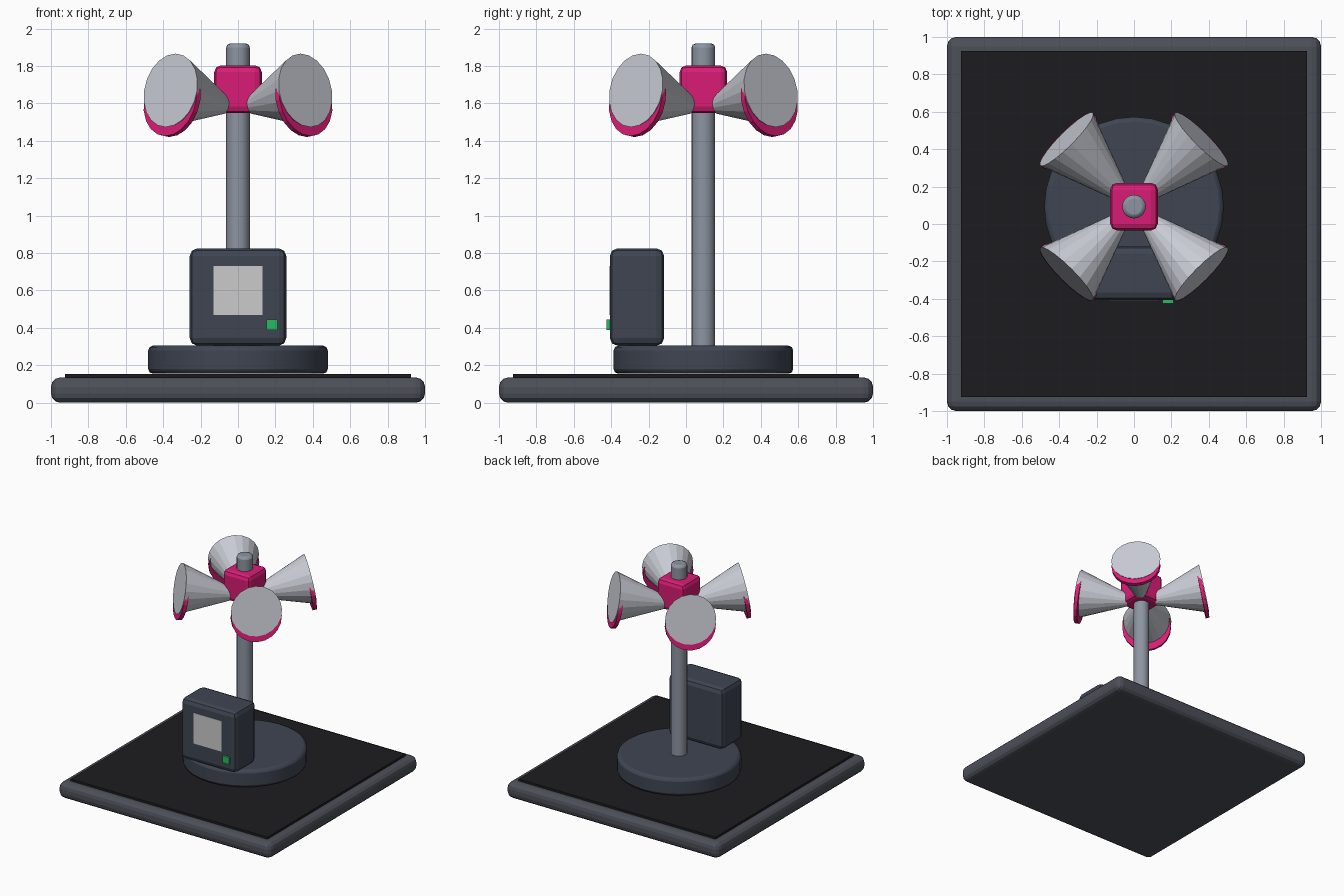
import bpy
from math import radians, pi, cos, sin
from mathutils import Vector

if "Cube" in bpy.data.objects:
    bpy.data.objects.remove(bpy.data.objects["Cube"])


def mat(name, r, g, b):
    m = bpy.data.materials.new(name)
    m.diffuse_color = (r, g, b, 1)
    m.use_nodes = True
    m.node_tree.nodes["Principled BSDF"].inputs["Base Color"].default_value = m.diffuse_color
    return m


SLATE = mat("slate", 0.050, 0.060, 0.085)
FRAME = mat("frame_grey", 0.075, 0.080, 0.100)
BLACK = mat("black", 0.012, 0.012, 0.014)
STEEL = mat("steel", 0.27, 0.30, 0.36)
PALE = mat("pale_metal", 0.58, 0.60, 0.66)
PINK = mat("pink", 0.70, 0.012, 0.18)
GREEN = mat("green", 0.02, 0.50, 0.12)
MAST_Y = 0.093


def finish(name, material, bevel=0, segments=1):
    ob = bpy.context.object
    ob.name = name
    if material:
        ob.data.materials.append(material)
    if bevel:
        mod = ob.modifiers.new("bevel", 'BEVEL')
        mod.width, mod.segments = bevel, segments
        mod.limit_method, mod.angle_limit = 'ANGLE', radians(40)
    return ob


def box(name, lo, hi, material, bevel=0, segments=1):
    lo, hi = Vector(lo), Vector(hi)
    bpy.ops.mesh.primitive_cube_add(size=1, location=(lo + hi) / 2)
    bpy.context.object.scale = hi - lo
    bpy.ops.object.transform_apply(location=False, rotation=False, scale=True)
    return finish(name, material, bevel, segments)


def tube(name, r1, r2, depth, loc, sides, material, rot=(0, 0, 0), bevel=0, segments=1):
    bpy.ops.mesh.primitive_cone_add(vertices=sides, radius1=r1, radius2=r2,
                                    depth=depth, location=loc, rotation=rot)
    return finish(name, material, bevel, segments)


# Base plate with dark inlay
box("base_plate", (-1, -1, 0), (1, 1, 0.135), FRAME, 0.05, 3)
box("base_inlay", (-0.925, -0.925, 0.1), (0.925, 0.925, 0.153), BLACK)

# Round foot and mast
tube("mast_foot", 0.48, 0.48, 0.15, (0, MAST_Y, 0.23), 32, SLATE, bevel=0.025, segments=2)
tube("mast", 0.063, 0.063, 1.67, (0, MAST_Y, 1.085), 20, STEEL, bevel=0.02, segments=2)

# Control box with screen and status light
box("control_box", (-0.258, -0.407, 0.305), (0.258, -0.117, 0.825), SLATE, 0.04, 2)
box("screen", (-0.13, -0.410, 0.47), (0.13, -0.39, 0.73), None)
box("status_light", (0.152, -0.425, 0.388), (0.212, -0.39, 0.445), GREEN)

# Hub holding the horns
box("hub", (-0.127, MAST_Y - 0.127, 1.548), (0.127, MAST_Y + 0.127, 1.803), PINK, 0.035, 2)

# Four horns, tilted slightly upward, each with a lip under its mouth
TILT = radians(11)
for i in range(4):
    a = pi / 4 + i * pi / 2
    axis = Vector((cos(a) * cos(TILT), sin(a) * cos(TILT), sin(TILT)))
    mouth = Vector((cos(a) * 0.51, MAST_Y + sin(a) * 0.51, 1.67))
    rot = (0, pi / 2 - TILT, a)
    tube(f"horn_{i + 1}", 0.05, 0.2, 0.41, mouth - axis * 0.205, 20, PALE, rot)
    lip = mouth - axis * 0.012 + Vector((0, 0, -0.05))
    tube(f"horn_lip_{i + 1}", 0.198, 0.198, 0.03, lip, 20, PINK, rot)

# Soften the round parts while keeping sharp edges
for ob in bpy.context.scene.objects:
    ob.select_set(ob.name.startswith("mast"))
bpy.context.view_layer.objects.active = bpy.data.objects["mast"]
bpy.ops.object.shade_smooth_by_angle(angle=radians(30))
